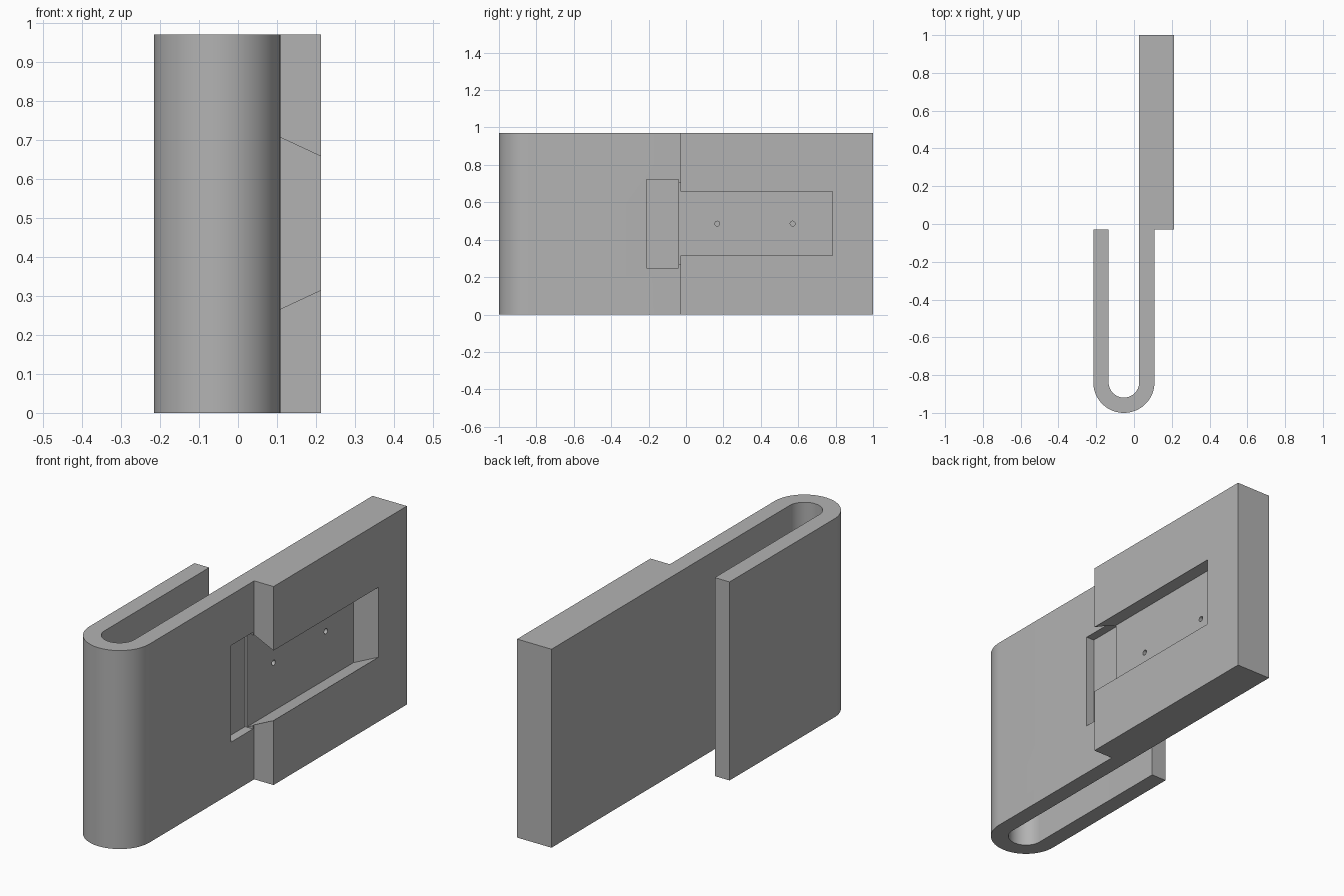
import bpy, bmesh, math
from mathutils import Vector

if "Cube" in bpy.data.objects:
    bpy.data.objects.remove(bpy.data.objects["Cube"])

HEIGHT = 0.97
MID_Z = 0.486

grey = bpy.data.materials.new("plain grey")
grey.diffuse_color = (0.45, 0.45, 0.45, 1)
grey.use_nodes = True
grey.node_tree.nodes["Principled BSDF"].inputs["Base Color"].default_value = grey.diffuse_color


def prism(name, points, offset):
    """Extrude a closed outline of 3D points along an offset."""
    bm = bmesh.new()
    face = bm.faces.new([bm.verts.new(p) for p in points])
    new = bmesh.ops.extrude_face_region(bm, geom=[face])["geom"]
    verts = [v for v in new if isinstance(v, bmesh.types.BMVert)]
    bmesh.ops.translate(bm, verts=verts, vec=Vector(offset))
    bmesh.ops.recalc_face_normals(bm, faces=bm.faces)
    mesh = bpy.data.meshes.new(name)
    bm.to_mesh(mesh)
    bm.free()
    obj = bpy.data.objects.new(name, mesh)
    obj.data.materials.append(grey)
    bpy.context.collection.objects.link(obj)
    return obj


def arc(radius, start, end, steps=40):
    """Points on the hook bend, centred at the bottom of the U."""
    angles = [start + (end - start) * i / steps for i in range(steps + 1)]
    return [(-0.0535 + radius * math.cos(a), -0.838 + radius * math.sin(a), 0)
            for a in angles]


def cut(body, cutter):
    mod = body.modifiers.new("cut", "BOOLEAN")
    mod.operation = "DIFFERENCE"
    mod.solver = "EXACT"
    mod.object = cutter
    bpy.context.view_layer.objects.active = body
    bpy.ops.object.modifier_apply(modifier=mod.name)
    bpy.data.objects.remove(cutter)


# Hooked clip body: U bend, thin free leg and thick plate
outline = [(0.213, -0.03, 0), (0.213, 1, 0), (0.027, 1, 0)]
outline += arc(0.081, 0, -math.pi)
outline += [(-0.1345, -0.03, 0), (-0.2145, -0.03, 0)]
outline += arc(0.162, -math.pi, 0)
outline += [(0.1085, -0.03, 0)]
body = prism("clip_body", outline, (0, 0, HEIGHT))

# Dovetail channel, wider at its floor
slope = 0.049 / 0.105
floor_x, top_x = 0.076, 0.25
half = lambda x: 0.171 + (0.213 - x) * slope
channel = [(x, -0.041, MID_Z + s * half(x))
           for x, s in ((floor_x, -1), (top_x, -1), (top_x, 1), (floor_x, 1))]
cut(body, prism("channel_cutter", channel, (0, 0.823, 0)))

# Shallow pocket in front of the channel
pocket = [(0.066, y, z) for y, z in
          ((-0.21, 0.25), (-0.04, 0.25), (-0.04, 0.722), (-0.21, 0.722))]
cut(body, prism("pocket_cutter", pocket, (0.08, 0, 0)))

# Blind screw holes in the channel floor
for y in (0.167, 0.57):
    ring = [(0.04, y + 0.013 * math.cos(a), MID_Z + 0.013 * math.sin(a))
            for a in (math.tau * i / 24 for i in range(24))]
    cut(body, prism("hole_cutter", ring, (0.06, 0, 0)))

# Smooth bend with sharp edges
bpy.ops.object.select_all(action="DESELECT")
body.select_set(True)
bpy.context.view_layer.objects.active = body
bpy.ops.object.shade_smooth_by_angle(angle=math.radians(30))
